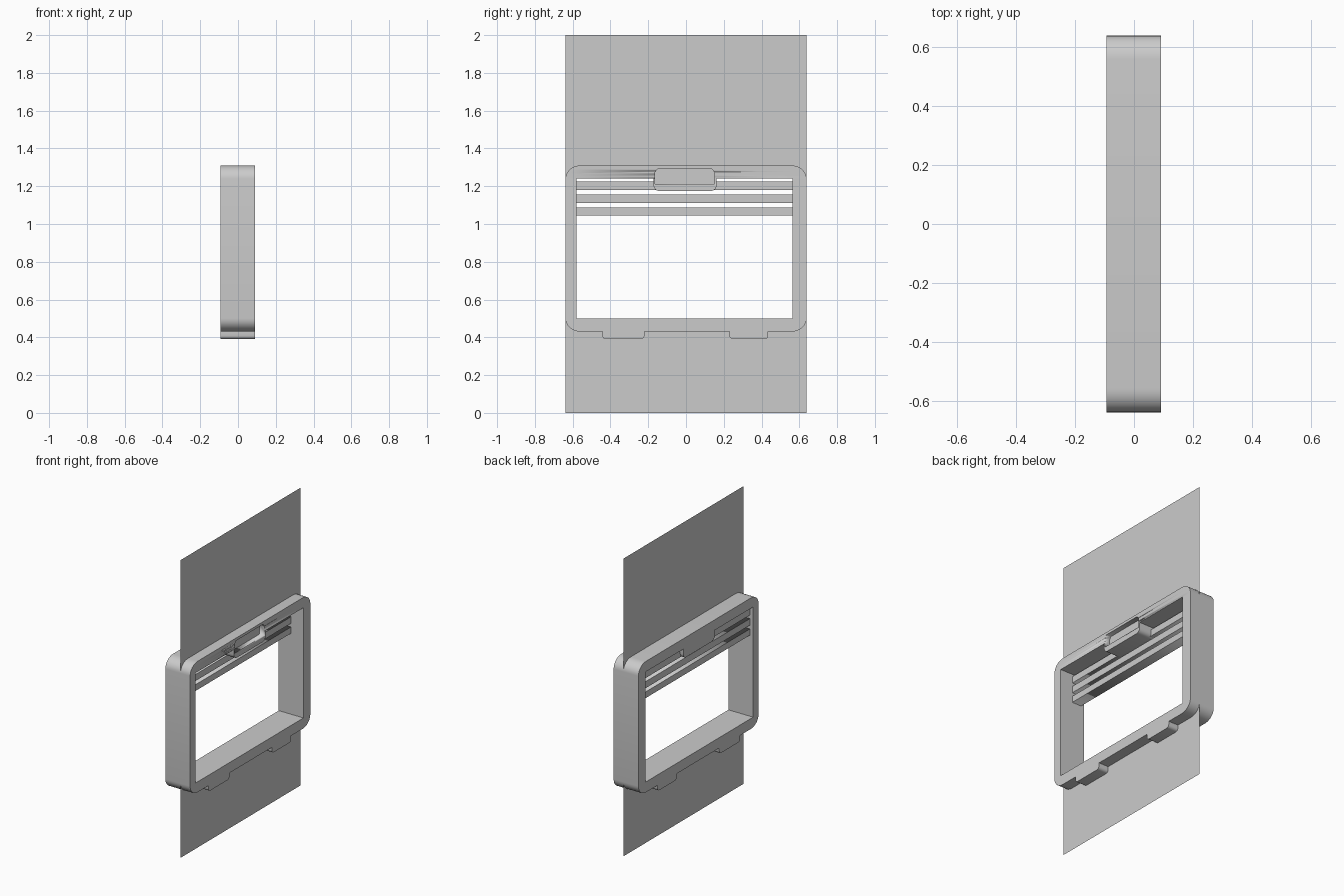
import bpy, bmesh
from math import sin, cos, pi
from mathutils import Matrix

cube = bpy.data.objects.get("Cube")
if cube:
    bpy.data.objects.remove(cube, do_unlink=True)

grey = bpy.data.materials.new("light_grey")
grey.use_nodes = True
colour = (0.6, 0.6, 0.6, 1)
grey.diffuse_color = colour
grey.node_tree.nodes["Principled BSDF"].inputs["Base Color"].default_value = colour

# Profiles are drawn in (y, z) and extruded along x
TO_SIDE = Matrix(((0, 0, 1, 0), (1, 0, 0, 0), (0, 1, 0, 0), (0, 0, 0, 1)))


def arc(cy, cz, ry, rz, start, end, steps=8):
    angles = [start + (end - start) * i / steps for i in range(steps + 1)]
    return [(cy + ry * cos(a), cz + rz * sin(a)) for a in angles]


def rect(y0, y1, z0, z1):
    return [(y0, z0), (y1, z0), (y1, z1), (y0, z1)]


def profile_part(name, outlines, x0, x1):
    curve = bpy.data.curves.new(name, "CURVE")
    curve.dimensions = "2D"
    curve.fill_mode = "BOTH"
    curve.extrude = (x1 - x0) / 2
    for points in outlines:
        spline = curve.splines.new("POLY")
        spline.points.add(len(points) - 1)
        for p, (y, z) in zip(spline.points, points):
            p.co = (y, z, 0, 1)
        spline.use_cyclic_u = True
    temp = bpy.data.objects.new(name + "_curve", curve)
    bpy.context.collection.objects.link(temp)
    mesh = bpy.data.meshes.new_from_object(temp)
    bpy.data.objects.remove(temp, do_unlink=True)
    mesh.transform(Matrix.Translation(((x0 + x1) / 2, 0, 0)) @ TO_SIDE)
    bm = bmesh.new()
    bm.from_mesh(mesh)
    bmesh.ops.remove_doubles(bm, verts=bm.verts, dist=0.0001)
    bmesh.ops.recalc_face_normals(bm, faces=bm.faces)
    bm.to_mesh(mesh)
    bm.free()
    mesh.materials.clear()
    mesh.materials.append(grey)
    obj = bpy.data.objects.new(name, mesh)
    bpy.context.collection.objects.link(obj)
    return obj


X0, X1 = -0.093, 0.091
R = 0.02


def foot(y0, y1):
    # Rounded foot under the frame, from left to right
    return ([(y0, 0.43)] + arc(y0 + R, 0.39 + R, R, R, pi, 1.5 * pi, 4)
            + arc(y1 - R, 0.39 + R, R, R, 1.5 * pi, 2 * pi, 4) + [(y1, 0.43)])


# Frame outline with rounded corners and two feet
outer = (arc(-0.558, 0.50, 0.08, 0.07, pi, 1.5 * pi)
         + foot(-0.443, -0.22) + foot(0.23, 0.435)
         + arc(0.558, 0.50, 0.08, 0.07, 1.5 * pi, 2 * pi)
         + arc(0.558, 1.24, 0.08, 0.07, 0, 0.5 * pi)
         + arc(-0.558, 1.24, 0.08, 0.07, 0.5 * pi, pi))
# Window opening, with the latch housing hanging from its top edge
opening = ([(-0.58, 0.50), (0.565, 0.50), (0.565, 1.24), (0.162, 1.24)]
           + arc(0.132, 1.205, 0.03, 0.03, 0, -0.5 * pi, 4)
           + arc(-0.142, 1.205, 0.03, 0.03, -0.5 * pi, -pi, 4)
           + [(-0.172, 1.24), (-0.58, 1.24)])
frame = profile_part("frame", [outer, opening], X0, X1)

# Shallow latch recess in the frame face
cutter = profile_part("latch_cutter", [[
    (-0.165, 1.213), (0.15, 1.213), (0.15, 1.275), (0.137, 1.292),
    (-0.15, 1.292), (-0.163, 1.275)]], X1 - 0.035, X1 + 0.05)
cutter.hide_render = True
cutter.hide_set(True)
cut = frame.modifiers.new("latch_recess", "BOOLEAN")
cut.operation = "DIFFERENCE"
cut.solver = "EXACT"
cut.object = cutter

# Horizontal slats across the top of the window
for i, (z0, z1) in enumerate([(1.045, 1.087), (1.112, 1.156), (1.18, 1.224)]):
    profile_part(f"slat_{i + 1}", [rect(-0.585, 0.57, z0, z1)], -0.07, 0.0)

# Thin panel with a hole hidden inside the frame
profile_part("panel", [rect(-0.638, 0.638, 0, 2),
                       rect(-0.60, 0.59, 0.47, 1.27)], 0.019, 0.019)

bpy.ops.object.select_all(action="DESELECT")
frame.select_set(True)
bpy.context.view_layer.objects.active = frame
bpy.ops.object.shade_smooth_by_angle(angle=0.6)
